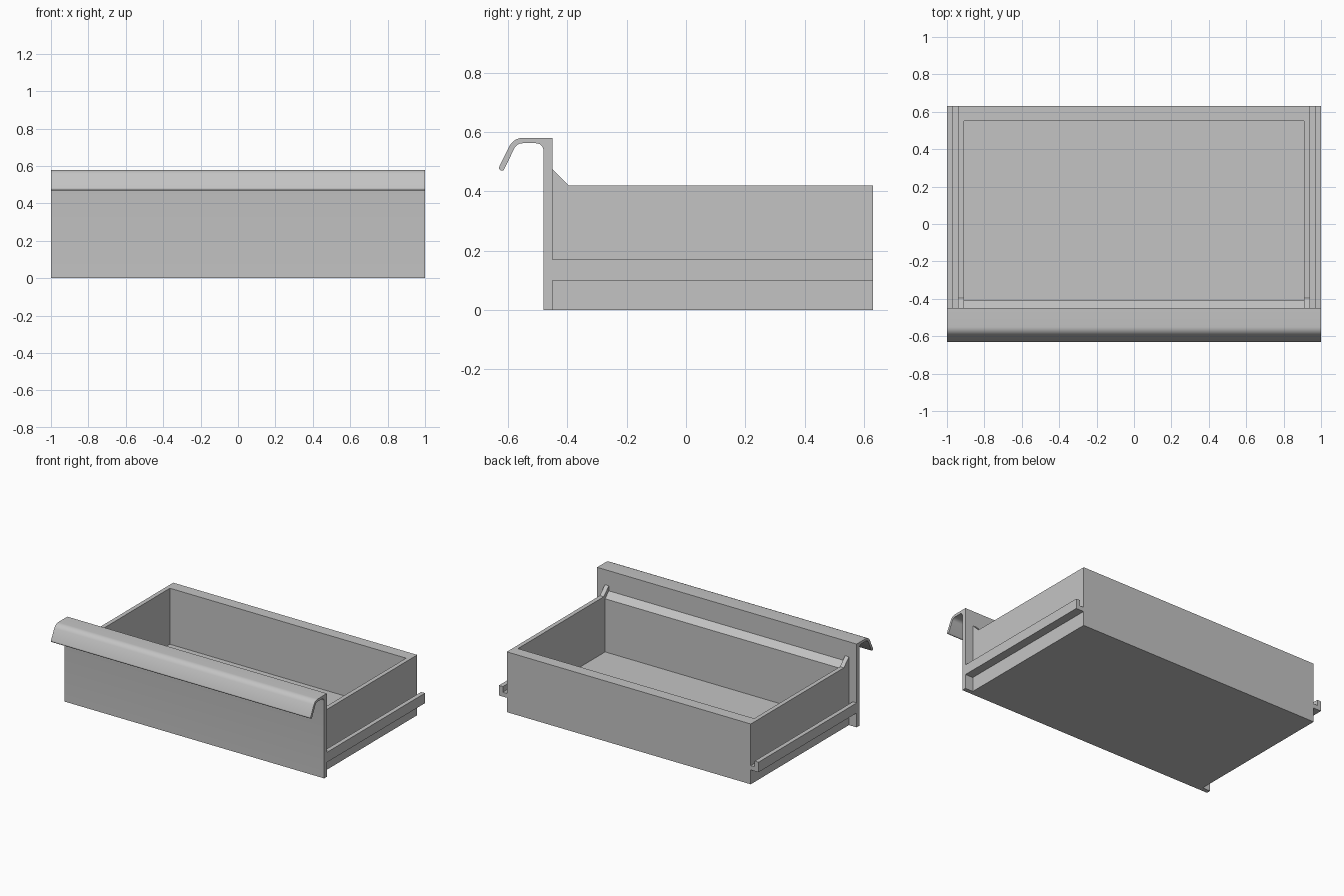
import bpy, bmesh, math

if "Cube" in bpy.data.objects:
    bpy.data.objects.remove(bpy.data.objects["Cube"])

grey = bpy.data.materials.new("light_grey")
grey.diffuse_color = (0.55, 0.55, 0.55, 1)
grey.use_nodes = True
grey.node_tree.nodes["Principled BSDF"].inputs["Base Color"].default_value = grey.diffuse_color


def extrude(name, profile, a, b, axis="x", smooth=False):
    """Prism from a profile: (y, z) swept along x, or (x, z) swept along y."""
    place = {"x": lambda t, p: (t, p[0], p[1]),
             "y": lambda t, p: (p[0], t, p[1])}[axis]
    bm = bmesh.new()
    ends = [[bm.verts.new(place(t, p)) for p in profile] for t in (a, b)]
    n = len(profile)
    for ring in ends:
        bm.faces.new(ring)
    for i in range(n):
        j = (i + 1) % n
        bm.faces.new((ends[0][i], ends[0][j], ends[1][j], ends[1][i]))
    bmesh.ops.recalc_face_normals(bm, faces=bm.faces)
    mesh = bpy.data.meshes.new(name)
    bm.to_mesh(mesh)
    bm.free()
    mesh.materials.append(grey)
    obj = bpy.data.objects.new(name, mesh)
    bpy.context.collection.objects.link(obj)
    if smooth:
        bpy.ops.object.select_all(action="DESELECT")
        obj.select_set(True)
        bpy.context.view_layer.objects.active = obj
        bpy.ops.object.shade_smooth_by_angle(angle=math.radians(35))
    return obj


def arc(cy, cz, r, start, end, steps=6):
    """Points on an arc in the profile plane, angles in degrees."""
    angles = [math.radians(start + (end - start) * i / steps) for i in range(steps + 1)]
    return [(cy + r * math.cos(t), cz + r * math.sin(t)) for t in angles]


FRONT, BACK, TOP = -0.45, 0.63, 0.42
OUT, IN = 0.94, 0.91

# front panel with the hooked pull along its top edge
panel = [(FRONT, 0), (FRONT, 0.58)]
panel += arc(-0.55, 0.53, 0.05, 90, 150)         # outer bend
panel += arc(-0.6205, 0.479, 0.0095, 150, 330)   # rounded tip
panel += arc(-0.55, 0.53, 0.032, 150, 90)        # inner bend
panel += arc(-0.505, 0.537, 0.025, 90, 0)        # bend into the panel
panel += [(-0.48, 0)]
extrude("front_panel_and_pull", panel, -1, 1, smooth=True)

# side walls with a small brace rising to the panel
side = [(FRONT, 0), (BACK, 0), (BACK, TOP), (-0.395, TOP), (FRONT, 0.475)]
# channel runner: a ledge with an upright outer lip
runner = [(OUT, 0.10), (1, 0.10), (1, 0.17), (0.97, 0.17), (0.97, 0.13), (OUT, 0.13)]
for label, s in (("left", -1), ("right", 1)):
    extrude(label + "_wall", side, s * IN, s * OUT)
    extrude(label + "_runner", [(s * x, z) for x, z in runner], FRONT, BACK, axis="y")

# tray: floor, back wall and bevelled inner front wall in one profile
tray = [(FRONT, 0), (BACK, 0), (BACK, TOP), (0.55, TOP), (0.55, 0.03),
        (-0.41, 0.03), (-0.41, 0.40), (FRONT, 0.44)]
extrude("tray", tray, -IN, IN)
